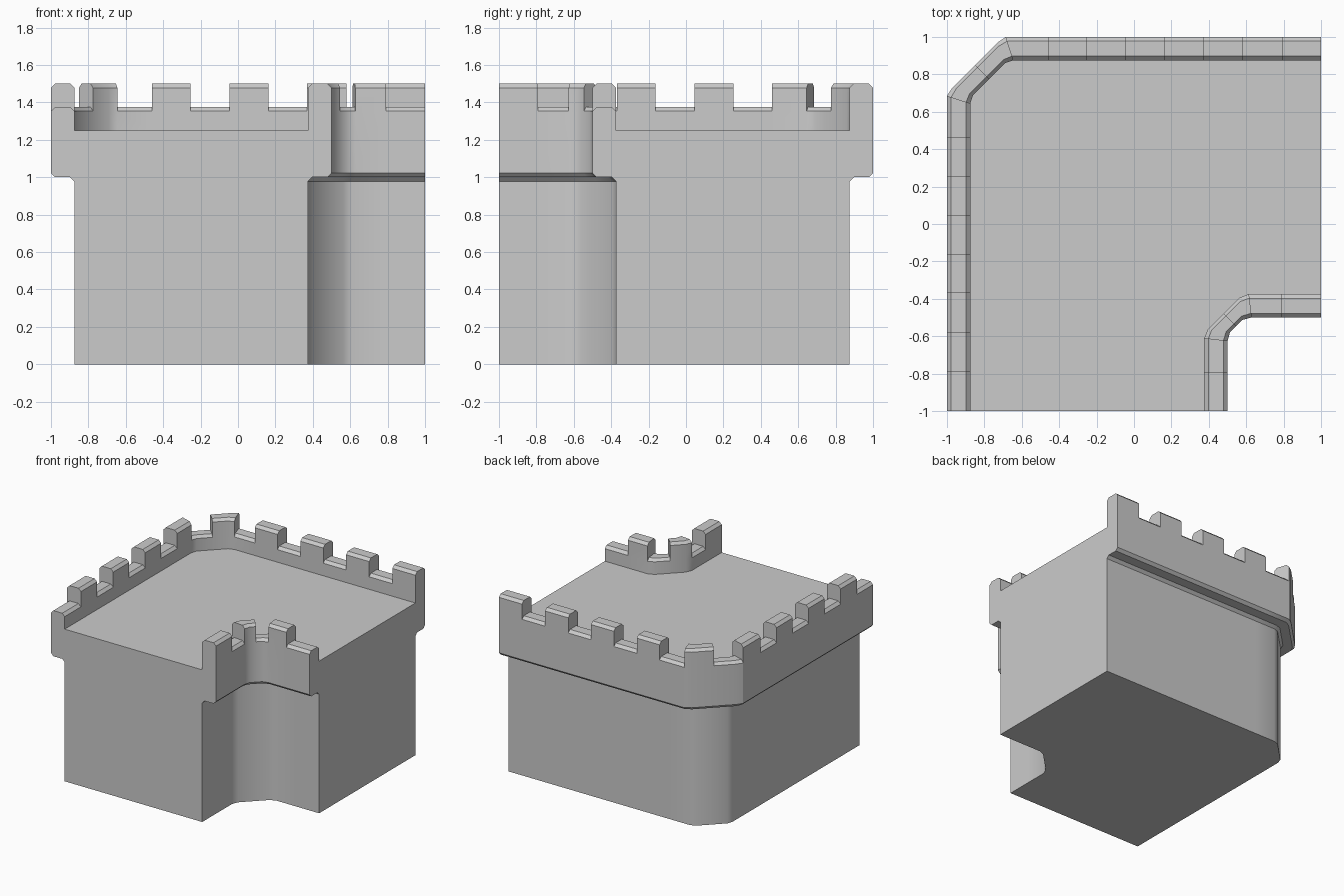
import bpy, bmesh

if "Cube" in bpy.data.objects:
    bpy.data.objects.remove(bpy.data.objects["Cube"])

B = 0.022                      # bevel size
D = 0.125                      # parapet overhang depth
T = B / D
FLOOR, STEP = 1.25, 1.375

# Cross-section as (fraction from wall face to rim, z)
LOWER = [(0, 0), (0, 0.978), (T, 1.0), (1 - T, 1.0), (1, 1.0 + B), (1, STEP - B)]
UPPER = [(0, STEP - B), (0, FLOOR)]
GAP = [(1 - T, STEP), (T, STEP)]
MERLON = [(1, 1.5 - B), (1 - T, 1.5), (T, 1.5), (0, 1.5 - B)]

bm = bmesh.new()


def mid(a, b):
    return tuple((p + q) / 2 for p, q in zip(a, b))


def ring(station, tops):
    """Cross-section verts at a station (wall x, wall y, rim x, rim y)."""
    wx, wy, rx, ry = station
    return [bm.verts.new((wx + (rx - wx) * t, wy + (ry - wy) * t, z))
            for t, z in tops]


def face(verts):
    out = []
    for v in verts:
        if v not in out:
            out.append(v)
    return bm.faces.new(out)


def sweep(stations, high):
    """Sweep wall + parapet; height toggles at each station flagged True."""
    low_r = [ring(s, LOWER) for s, _ in stations]
    up_r = [ring(s, UPPER) for s, _ in stations]
    gap = [ring(s, GAP) for s, _ in stations]
    mer = [ring(s, MERLON) for s, _ in stations]
    first = last = None
    for i in range(len(stations) - 1):
        if i and stations[i][1]:
            # side face of a merlon
            face([low_r[i][-1]] + mer[i] + [up_r[i][0]] + gap[i][::-1])
            high = not high
        tops = mer if high else gap
        a = low_r[i] + tops[i] + up_r[i]
        b = low_r[i + 1] + tops[i + 1] + up_r[i + 1]
        for k in range(len(a) - 1):
            face([a[k], a[k + 1], b[k + 1], b[k]])
        first = first or a
        last = b
    return first, last, [r[0] for r in low_r], [r[-1] for r in up_r]


def corner(p):
    """Four-point rounded chamfer with a merlon break in its middle."""
    return [(p[0], True), (p[1], False), (mid(p[1], p[2]), True),
            (p[2], False), (p[3], True)]


# Outer wall: left side, corner, back side
cuts = [-1, -0.79, -0.58, -0.37, -0.163, 0.045, 0.253, 0.46]
outer = [((-0.875, y, -1, y), True) for y in cuts]
outer += corner([(-0.875, 0.645, -1, 0.685), (-0.86, 0.69, -0.97, 0.73),
                 (-0.69, 0.86, -0.73, 0.97), (-0.645, 0.875, -0.685, 1)])
outer += [((-y, 0.875, -y, 1), True) for y in reversed(cuts)]

# Inner notch wall
inner = [((0.375, y, 0.5, y), True) for y in (-1, -0.79)]
inner += corner([(0.375, -0.612, 0.5, -0.627), (0.395, -0.563, 0.513, -0.58),
                 (0.563, -0.395, 0.58, -0.513), (0.612, -0.375, 0.627, -0.5)])
inner += [((x, -0.375, x, -0.5), True) for x in (0.79, 1)]

o_first, o_last, o_base, o_floor = sweep(outer, False)
i_first, i_last, i_base, i_floor = sweep(inner, True)

# Floor, underside and the two cut ends
face(o_floor + i_floor[::-1])
face(o_base + i_base[::-1])
face(o_first + i_first[::-1])
face(o_last + i_last[::-1])

bmesh.ops.recalc_face_normals(bm, faces=bm.faces[:])
# drop loose helper verts that no span used
bmesh.ops.delete(bm, geom=[v for v in bm.verts if not v.link_faces], context='VERTS')
bmesh.ops.triangulate(bm, faces=[f for f in bm.faces if len(f.verts) > 4])

mesh = bpy.data.meshes.new("castle_wall_corner")
bm.to_mesh(mesh)
bm.free()
obj = bpy.data.objects.new("castle_wall_corner", mesh)
bpy.context.collection.objects.link(obj)
bpy.context.view_layer.objects.active = obj
obj.select_set(True)
bpy.ops.object.shade_smooth_by_angle(angle=0.55)
